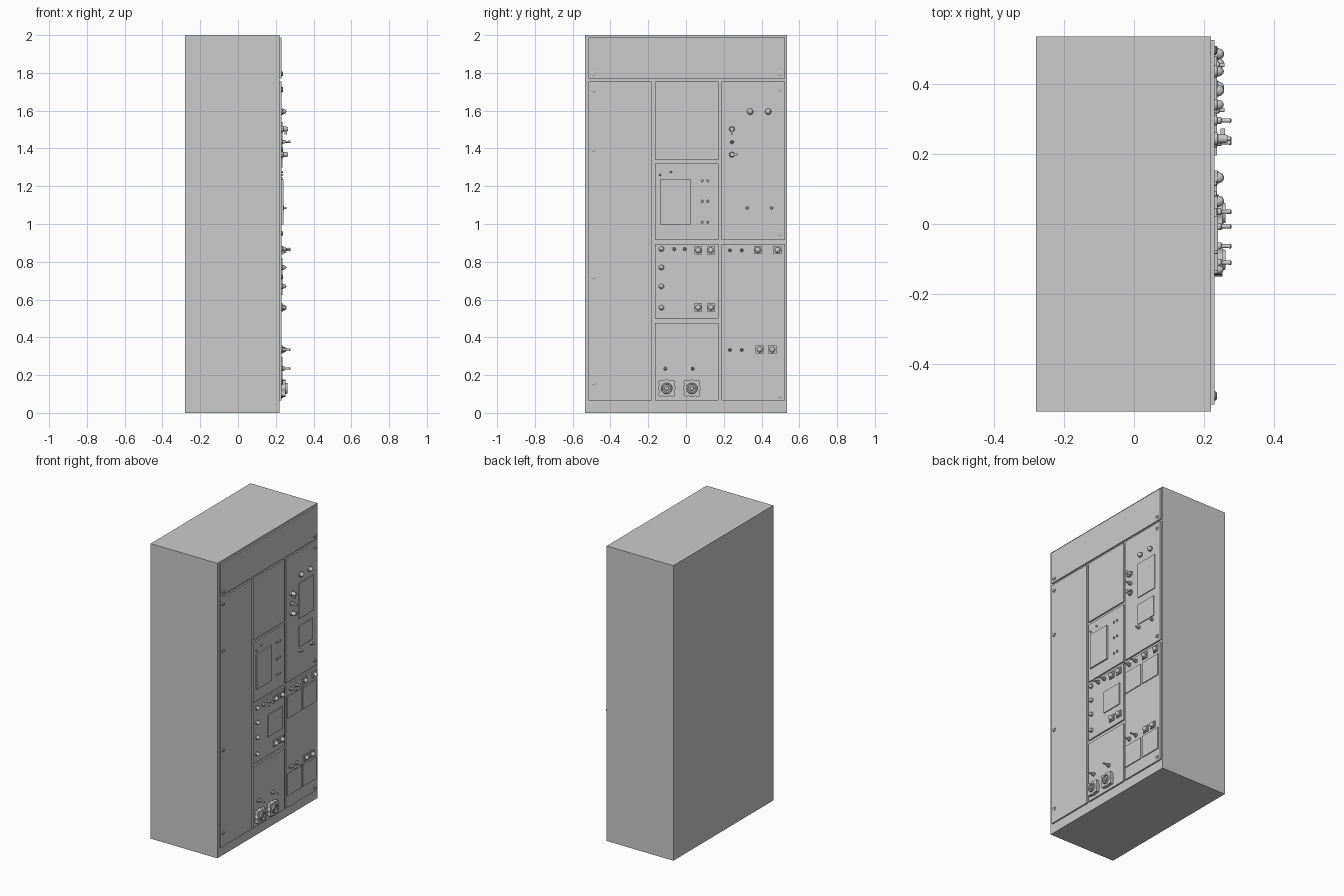
import bpy, bmesh
from math import sin, cos, pi, radians

if "Cube" in bpy.data.objects:
    bpy.data.objects.remove(bpy.data.objects["Cube"])

FACE = 0.22    # cabinet front plane (controls face +x)
SKIN = 0.23    # outer surface of the door panels


def finish(name, bm, smooth=False):
    bmesh.ops.recalc_face_normals(bm, faces=bm.faces)
    me = bpy.data.meshes.new(name)
    bm.to_mesh(me)
    bm.free()
    ob = bpy.data.objects.new(name, me)
    bpy.context.collection.objects.link(ob)
    if smooth:
        bpy.context.view_layer.objects.active = ob
        ob.select_set(True)
        bpy.ops.object.shade_smooth_by_angle(angle=radians(35))
        ob.select_set(False)
    return ob


def box(name, x0, x1, y0, y1, z0, z1):
    bm = bmesh.new()
    bmesh.ops.create_cube(bm, size=1)
    for v in bm.verts:
        v.co.x = x0 + (v.co.x + .5) * (x1 - x0)
        v.co.y = y0 + (v.co.y + .5) * (y1 - y0)
        v.co.z = z0 + (v.co.z + .5) * (z1 - z0)
    return finish(name, bm)


def lathe(name, y, z, profile, n=20, base=SKIN):
    """Revolve (radius, height) pairs around an axis pointing along +x."""
    bm = bmesh.new()
    rings = [[bm.verts.new((base + h, y + r * cos(2 * pi * i / n), z + r * sin(2 * pi * i / n)))
              for i in range(n)] for r, h in profile]
    for a, b in zip(rings, rings[1:]):
        for i in range(n):
            j = (i + 1) % n
            bm.faces.new((a[i], a[j], b[j], b[i]))
    bm.faces.new(rings[0])
    bm.faces.new(rings[-1])
    return finish(name, bm, True)


def dome(r, h0, h1, k=5):
    return [(max(r * cos(t), r * .04), h0 + (h1 - h0) * sin(t))
            for t in (pi / 2 * i / k for i in range(k + 1))]


def lock(y, z):
    lathe("panel_lock", y, z, [(.013, 0), (.013, .003), (.010, .005), (.010, .007)])


def lamp(y, z, r=.017):
    lathe("indicator_lamp", y, z, [(r, 0), (r, .006)] + dome(r * .85, .008, .026))


def toggle(y, z):
    lathe("toggle_switch", y, z, [(.014, 0), (.014, .006), (.010, .008), (.010, .018), (.005, .020),
                                  (.006, .040), (.007, .045), (.004, .048)])


def square_button(y, z, s=.021):
    box("button_bezel", SKIN, SKIN + .008, y - s, y + s, z - s, z + s)
    lathe("button_cap", y, z, [(.017, .006), (.017, .012)] + dome(.015, .012, .027))


def rotary(y, z, dy, dz):
    lathe("rotary_switch", y, z, [(.018, 0), (.018, .008), (.014, .010), (.011, .036)])
    a, b = sorted((0, dy)), sorted((0, dz))
    box("rotary_lever", SKIN + .016, SKIN + .030, y + a[0] - .005, y + a[1] + .005,
        z + b[0] - .005, z + b[1] + .005)


def window(name, y0, y1, z0, z1, h=.006):
    box(name, SKIN, SKIN + h, y0, y1, z0, z1)


def socket(y, z):
    # scalloped flange with raised collar
    bm = bmesh.new()
    n, loop = 64, []
    for i in range(n):
        t = 2 * pi * i / n
        c, s = abs(cos(t)), abs(sin(t))
        r = .044 / (c ** 5 + s ** 5) ** .2 + .003 * cos(8 * t)
        loop.append(bm.verts.new((SKIN, y + r * cos(t), z + r * sin(t))))
    f = bm.faces.new(loop)
    top = bmesh.ops.extrude_face_region(bm, geom=[f])["geom"]
    for v in top:
        if isinstance(v, bmesh.types.BMVert):
            v.co.x += .022
    finish("socket_flange", bm, True)
    lathe("socket_collar", y, z, [(.030, .020), (.028, .031), (.022, .031), (.020, .024),
                                  (.012, .024), (.010, .030)], 28)


# Cabinet
box("cabinet_body", -.28, FACE, -.535, .535, 0, 2)

# Door panels, in three columns below a header
MID, RIGHT = (-.163, .172), (.187, .525)
for name, (y0, y1), z0, z1 in [
        ("header_panel", (-.515, .525), 1.77, 1.988), ("left_door", (-.515, -.18), .065, 1.755),
        ("middle_blank_panel", MID, 1.34, 1.755), ("middle_screen_panel", MID, .915, 1.32),
        ("middle_control_panel", MID, .50, .895), ("middle_socket_panel", MID, .065, .475),
        ("right_upper_panel", RIGHT, .915, 1.755), ("right_lower_panel", RIGHT, .065, .895)]:
    box(name, FACE, SKIN, y0, y1, z0, z1)

# Panel locks
for z in (1.795, 1.71, 1.395, .72, .16):
    lock(-.49, z)
for z in (1.795, 1.715, .95, .09):
    lock(.495, z)

# Right upper panel
lamp(.34, 1.595)
lamp(.435, 1.595)
rotary(.243, 1.503, 0, -.024)
lamp(.243, 1.435, .012)
toggle(.243, 1.435)
rotary(.243, 1.368, .024, 0)
window("meter_screen", .317, .477, 1.30, 1.54)
window("relay_cover", .317, .467, 1.11, 1.25)
for y in (.325, .453):
    lathe("relay_screw", y, 1.085, [(.010, 0), (.010, .012), (.006, .014), (.006, .028)], 12)

# Middle screen panel
window("display_screen", -.137, .023, .997, 1.235, .01)
for y, z in ((-.137, 1.26), (-.08, 1.275)):
    lathe("display_led", y, z, [(.006, 0)] + dome(.006, .002, .010, 3), 12)
for z in (1.01, 1.12, 1.23):
    for y in (.085, .116):
        lathe("small_key", y, z, [(.007, 0), (.007, .005), (.005, .007)], 12)

# Middle control panel
lamp(-.13, .868, .014)
for y in (-.063, -.007):
    toggle(y, .868)
for y in (.065, .132):
    square_button(y, .86)
    square_button(y, .557)
window("control_display", -.01, .14, .625, .775)
for z in (.77, .67, .557):
    lamp(-.13, z, .014)

# Right lower panel: two matching groups
for zt, z0, z1, ys in ((.862, .672, .82, (.38, .485)), (.335, .148, .297, (.39, .457))):
    for y in (.232, .295):
        toggle(y, zt)
    for y in ys:
        square_button(y, zt)
    for y0 in (.195, .36):
        window("gauge", y0, y0 + .148, z0, z1)

# Middle socket panel
for yt, ys in ((-.11, -.102), (.035, .031)):
    toggle(yt, .235)
    socket(ys, .13)
